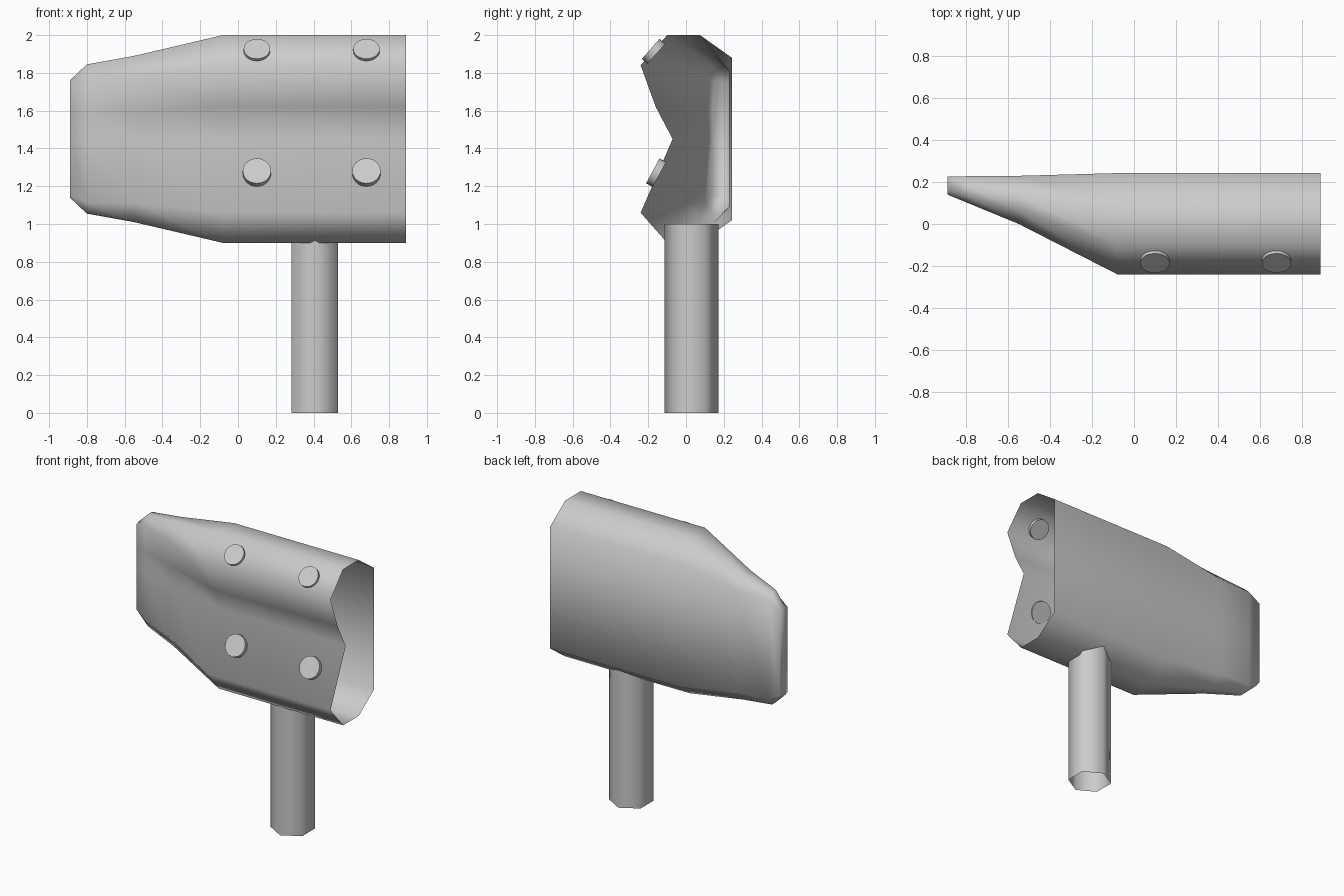
import bpy, bmesh
from math import radians
from mathutils import Vector

if "Cube" in bpy.data.objects:
    bpy.data.objects.remove(bpy.data.objects["Cube"])


def make_object(name, bm):
    mesh = bpy.data.meshes.new(name)
    bmesh.ops.recalc_face_normals(bm, faces=bm.faces[:])
    for f in bm.faces:
        f.smooth = True
    bm.to_mesh(mesh)
    bm.free()
    ob = bpy.data.objects.new(name, mesh)
    bpy.context.collection.objects.link(ob)
    return ob


# Shell: a grooved cross-section lofted along x, open at the right end
def section(x, front, back, top, front_drop, back_drop, groove):
    bot, w = 2.9 - top, back - front
    lo, hi = bot + front_drop, top - front_drop
    pts = [(0, hi), (0.29, top), (0.65, top), (1, top - back_drop),
           (1, bot + back_drop), (0.65, bot), (0.29, bot), (0, lo),
           (0.35 * groove, 1.45), (0.165 * groove, 1.45 + 0.436 * (hi - 1.45))]
    return [Vector((x, front + u * w, z)) for u, z in pts]


sections = [
    section(0.89, -0.24, 0.243, 2.0, 0.16, 0.12, 1),
    section(-0.08, -0.24, 0.243, 2.0, 0.16, 0.12, 1),
    section(-0.55, 0.0, 0.23, 1.89, 0.10, 0.08, 0.6),
    section(-0.80, 0.103, 0.228, 1.845, 0.06, 0.04, 0.25),
    section(-0.89, 0.14, 0.227, 1.76, 0.01, 0.01, 0),
]
bm = bmesh.new()
rings = [[bm.verts.new(p) for p in s] for s in sections]
for a, b in zip(rings, rings[1:]):
    for i in range(len(a)):
        j = (i + 1) % len(a)
        bm.faces.new((a[i], a[j], b[j], b[i]))
bm.faces.new(rings[-1])
make_object("shell", bm)

# Post: hollow six-sided tube
bm = bmesh.new()
bmesh.ops.create_cone(bm, cap_ends=False, segments=6, radius1=0.1425,
                      radius2=0.1425, depth=1.0)
ob = make_object("post", bm)
for v in ob.data.vertices:
    x, y, z = v.co
    # points of the hexagon face front and back
    if max(abs(w.co.x) for w in ob.data.vertices) > 0.14:
        break
else:
    ob.rotation_euler.z = 0
if max(abs(v.co.x) for v in ob.data.vertices) > 0.14:
    ob.rotation_euler.z = radians(30)
ob.location = (0.407, 0.03, 0.5)

# Buttons: two on each sloping front face
rows = [("upper", 0.07, (-0.172, 1.914), (-0.75, 0.66)),
        ("lower", 0.075, (-0.158, 1.272), (-0.88, 0.47))]
for row, radius, (y, z), (ny, nz) in rows:
    for side, x in (("left", 0.10), ("right", 0.68)):
        bm = bmesh.new()
        bmesh.ops.create_cone(bm, cap_ends=True, segments=24, radius1=radius,
                              radius2=radius, depth=0.04)
        ob = make_object(f"{row}_{side}_button", bm)
        ob.location = (x, y, z)
        ob.rotation_euler = Vector((0, ny, nz)).to_track_quat('Z', 'X').to_euler()
        bpy.ops.object.select_all(action='DESELECT')
        ob.select_set(True)
        bpy.context.view_layer.objects.active = ob
        bpy.ops.object.shade_smooth_by_angle(angle=radians(40))
